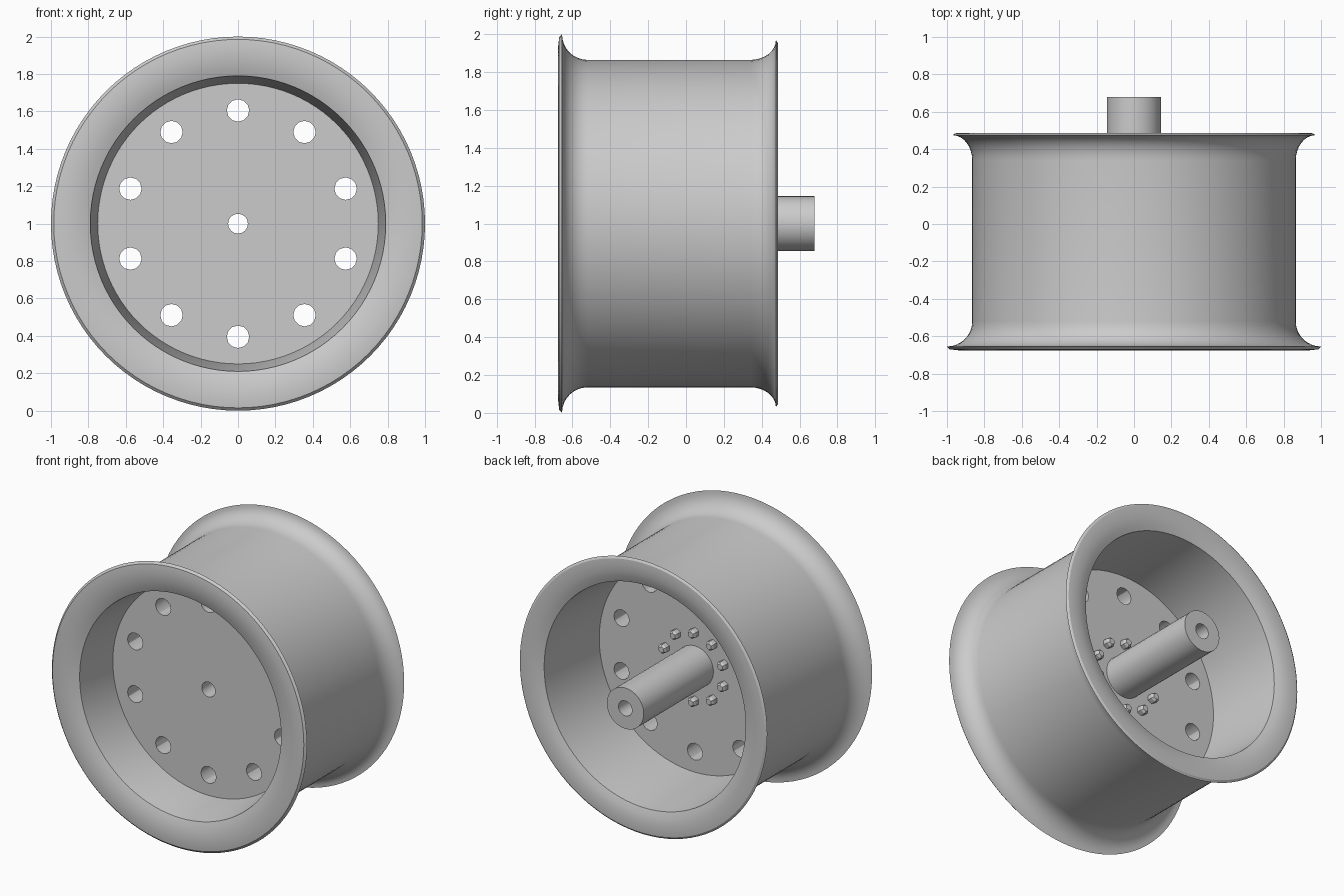
import bpy, bmesh, math
from mathutils import Matrix, Vector

old = bpy.data.objects.get("Cube")
if old:
    bpy.data.objects.remove(old, do_unlink=True)

CENTRE = Vector((0, 0, 1))
DISC_FRONT, DISC_BACK = -0.33, -0.10
BORE = 0.053
TURN_Y = Matrix.Rotation(-math.pi / 2, 4, 'X')   # local z becomes +y

grey = bpy.data.materials.new("grey_metal")
grey.use_nodes = True
colour = (0.6, 0.6, 0.6, 1)
grey.diffuse_color = colour
grey.node_tree.nodes["Principled BSDF"].inputs["Base Color"].default_value = colour


def finish(name, bm, angle=30):
    bmesh.ops.recalc_face_normals(bm, faces=bm.faces)
    mesh = bpy.data.meshes.new(name)
    bm.to_mesh(mesh)
    bm.free()
    mesh.materials.append(grey)
    ob = bpy.data.objects.new(name, mesh)
    ob.location = CENTRE
    bpy.context.collection.objects.link(ob)
    smooth(ob, angle)
    return ob


def smooth(ob, angle=30):
    bpy.ops.object.select_all(action='DESELECT')
    ob.select_set(True)
    bpy.context.view_layer.objects.active = ob
    bpy.ops.object.shade_smooth_by_angle(angle=math.radians(angle))


def lathe(name, profile, steps):
    """Spin a closed (radius, y) profile around the y axis."""
    bm = bmesh.new()
    rings = []
    for i in range(steps):
        a = math.tau * i / steps
        rings.append([bm.verts.new((r * math.cos(a), y, r * math.sin(a)))
                      for r, y in profile])
    n = len(profile)
    for i in range(steps):
        p, q = rings[i], rings[(i + 1) % steps]
        for j in range(n):
            k = (j + 1) % n
            bm.faces.new((p[j], p[k], q[k], q[j]))
    return finish(name, bm)


def add_cylinder(bm, x, z, y0, y1, r, sides, r_end=None):
    move = Matrix.Translation((x, (y0 + y1) / 2, z))
    bmesh.ops.create_cone(bm, cap_ends=True, segments=sides, radius1=r,
                          radius2=r if r_end is None else r_end,
                          depth=y1 - y0, matrix=move @ TURN_Y)


def circle_points(radius, count=10):
    for i in range(count):
        a = math.pi / 2 + math.tau * i / count
        yield radius * math.cos(a), radius * math.sin(a)


def flare(tip_r, tip_y, root_y, base_r=0.865, steps=8):
    """Concave outer curve from the lip tip down to the barrel."""
    pts = []
    for i in range(steps + 1):
        t = math.pi / 2 * i / steps
        pts.append((tip_r - (tip_r - base_r) * math.sin(t),
                    root_y + (tip_y - root_y) * math.cos(t)))
    return pts


# Barrel with flared lips and tapered inner wells
front_lip = [(0.79, -0.645), (0.83, -0.66), (0.88, -0.67), (0.94, -0.675), (0.985, -0.67)]
back_lip = [(0.955, 0.485), (0.92, 0.487), (0.87, 0.483), (0.83, 0.475), (0.79, 0.46)]
profile = (front_lip + flare(1.0, -0.655, -0.52)
           + flare(0.97, 0.475, 0.34)[::-1] + back_lip
           + [(0.75, DISC_BACK), (0.75, DISC_FRONT)])
lathe("rim_barrel", profile, 96)

# Centre disc, drilled with a ring of holes and a bore
bm = bmesh.new()
add_cylinder(bm, 0, 0, DISC_FRONT, DISC_BACK, 0.76, 96)
disc = finish("centre_disc", bm)

bm = bmesh.new()
for x, z in circle_points(0.605):
    add_cylinder(bm, x, z, -0.5, 0.1, 0.06, 12)
add_cylinder(bm, 0, 0, -0.5, 0.1, BORE, 16)
cutter = finish("hole_cutter", bm)
cutter.hide_render = True

cut = disc.modifiers.new("holes", 'BOOLEAN')
cut.operation = 'DIFFERENCE'
cut.solver = 'EXACT'
cut.object = cutter
bpy.ops.object.select_all(action='DESELECT')
disc.select_set(True)
bpy.context.view_layer.objects.active = disc
bpy.ops.object.modifier_apply(modifier=cut.name)
bpy.data.objects.remove(cutter, do_unlink=True)
smooth(disc, 35)

# Hollow axle hub behind the disc
lathe("axle_hub", [(BORE, DISC_BACK), (0.145, DISC_BACK), (0.145, 0.68), (BORE, 0.68)], 32)

# Ring of hexagonal bolts around the hub
bm = bmesh.new()
for x, z in circle_points(0.242):
    add_cylinder(bm, x, z, DISC_BACK - 0.01, DISC_BACK + 0.035, 0.034, 6)
    add_cylinder(bm, x, z, DISC_BACK + 0.035, DISC_BACK + 0.05, 0.034, 6, 0.022)
finish("hub_bolts", bm, 20)
